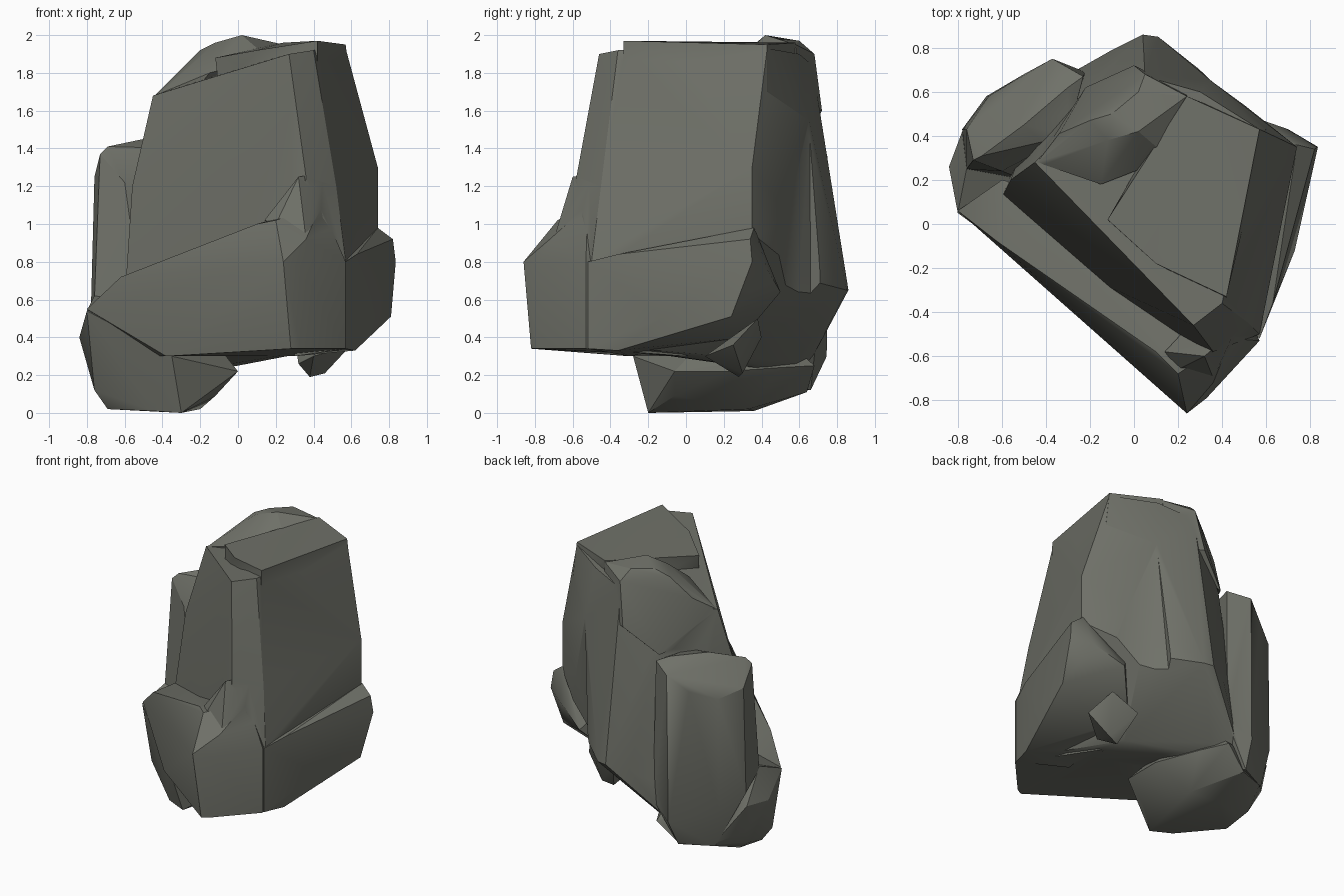
import bpy, bmesh

stone = bpy.data.materials.new("grey_stone")
stone.diffuse_color = (0.16, 0.165, 0.14, 1)


def chunk(name, points):
    """Convex lump of stone around its corner points."""
    bm = bmesh.new()
    for p in points:
        bm.verts.new(p)
    res = bmesh.ops.convex_hull(bm, input=bm.verts[:])
    bmesh.ops.delete(bm, geom=list({v for v in res["geom_interior"] if isinstance(v, bmesh.types.BMVert)}), context='VERTS')
    bmesh.ops.recalc_face_normals(bm, faces=bm.faces[:])
    me = bpy.data.meshes.new(name)
    bm.to_mesh(me)
    bm.free()
    me.materials.append(stone)
    ob = bpy.data.objects.new(name, me)
    bpy.context.collection.objects.link(ob)
    return ob


# tall central body, undercut at the back
body = chunk("boulder", [
    (-.45, .28, 1.68), (.27, -.46, 1.9), (.40, -.36, 1.92), (.57, .43, 1.93),
    (.30, .60, 1.9), (.05, .67, 1.84), (-.30, .43, 1.72), (-.2, .62, 1.4),
    (-.56, .2, 1.2), (.36, -.58, 1.25), (.74, .35, 1.3), (.52, -.45, 1.2),
    (.35, .65, 1.55), (.74, .35, .95), (.57, -.50, .8), (.04, .86, .65),
    (.11, .85, .65), (.34, .66, .70), (-.1, .79, .62), (-.25, .66, .7),
    (-.6, .12, .6), (.30, -.62, .5), (.57, -.5, .36), (-.4, .62, .2),
    (-.17, .58, .27), (0, .3, .25), (-.3, -.2, .4), (.25, .2, .3)])

# recess in the back right wall
recess = chunk("recess", [
    (.36, .655, 1.6), (.42, .8, 1.6), (.25, .66, .55), (.40, .51, .55),
    (.72, .40, .55), (.85, .6, .55), (.35, .95, .55)])

# tilted slab on the top
slab = chunk("top_slab", [
    (-.12, .02, 1.88), (.10, -.18, 1.92), (.42, -.33, 1.97), (.57, .43, 1.95),
    (.24, .58, 1.96), (-.1, .0, 1.7), (.42, -.34, 1.7), (.6, .43, 1.7), (.2, .58, 1.7)])

# rounded hump behind the slab, running down to the left shoulder
hump = chunk("top_hump", [
    (.05, .68, 1.90), (.02, .60, 1.97), (-.10, .50, 1.965), (-.20, .47, 1.92),
    (-.34, .41, 1.78), (-.44, .28, 1.68), (.02, .42, 2.0), (-.12, .38, 1.96),
    (.13, .50, 1.97), (.24, .58, 1.95), (.16, .3, 1.88), (-.15, .18, 1.80),
    (-.22, .62, 1.42), (0, .72, 1.6), (.25, .6, 1.6), (-.4, .3, 1.5)])

# front ledge, lower on the left and rising to the right
ledge = chunk("front_ledge", [
    (-.80, .06, .55), (-.62, -.08, .72), (-.40, -.22, .77), (-.12, -.42, .88),
    (.1, -.58, 1.0), (.2, -.68, 1.02), (.24, -.86, .8), (.36, -.72, .92),
    (.28, -.82, .34), (-.38, -.30, .3), (-.1, -.5, .32), (.57, -.53, .34),
    (.57, -.53, .8), (.33, -.79, .78), (.33, -.79, .34), (.44, -.52, 1.1),
    (-.6, .2, .7), (.3, 0, .9), (-.6, .2, .3), (.3, 0, .3)])
spur = chunk("ledge_spur", [
    (.14, -.58, 1.02), (.32, -.60, 1.25), (.46, -.48, 1.27), (.36, -.70, .92),
    (.2, -.66, 1.0), (.4, -.3, 1.1), (.5, -.5, .9), (.3, -.4, .9)])

# left rear lump
lump = chunk("rear_lump", [
    (-.73, .29, 1.37), (-.69, .31, 1.41), (-.5, .45, 1.45), (-.3, .62, 1.43),
    (-.6, .24, 1.22), (-.76, .43, 1.25), (-.66, .58, 1.2), (-.5, .68, 1.25),
    (-.37, .75, 1.36), (-.23, .67, 1.4), (-.3, .4, 1.4), (-.76, .25, .6),
    (-.78, .43, .5), (-.67, .58, .4), (-.38, .745, .3), (-.22, .69, .4),
    (-.3, .4, .2), (-.62, .55, .12), (-.4, .66, .12), (-.5, .2, .5)])

# foot that carries the boulder
foot = chunk("foot", [
    (-.69, .12, .02), (-.64, .3, .02), (-.42, .36, .01), (-.2, .33, .02),
    (-.3, -.2, 0), (-.45, -.14, .01), (-.12, -.06, .09), (-.13, .25, .09),
    (-.76, .1, .12), (-.84, .26, .4), (-.80, .05, .54), (-.75, .4, .2),
    (-.72, .3, .08), (-.78, .42, .4), (-.6, .56, .12), (-.4, .64, .11),
    (-.24, .68, .25), (-.35, -.28, .3), (-.55, -.12, .35), (0, -.06, .22),
    (0, .22, .22), (-.14, .5, .24), (-.76, .25, .62), (-.3, .3, .6)])

# overhanging right lump
side = chunk("side_lump", [
    (.74, .36, .98), (.82, .34, .92), (.835, .35, .8), (.81, .24, .51),
    (.73, -.12, .51), (.62, -.36, .33), (.57, -.52, .34), (.63, -.36, .84),
    (.57, -.52, .8), (.7, .43, .76), (.5, .5, .64), (.3, .3, .9),
    (.3, .3, .4), (.3, -.3, .3), (.3, -.3, .8)])

# small stub under the overhang
stub = chunk("under_stub", [
    (.32, .22, .26), (.38, .28, .19), (.46, .3, .21), (.60, .25, .36),
    (.4, .1, .3), (.3, .4, .4), (.5, .38, .5)])

# carve the recess, then weld all chunks into a single rock
parts = (recess, slab, hump, ledge, spur, lump, foot, side, stub)
for part in parts:
    mod = body.modifiers.new(part.name, 'BOOLEAN')
    mod.operation = 'DIFFERENCE' if part is recess else 'UNION'
    mod.solver, mod.object = 'EXACT', part
bpy.context.view_layer.update()
welded = bpy.data.meshes.new_from_object(body.evaluated_get(bpy.context.evaluated_depsgraph_get()))
body.modifiers.clear()
body.data = welded
for part in parts:
    bpy.data.objects.remove(part)

# worn, softly rounded faces with crisp ridges
bpy.context.view_layer.objects.active = body
body.select_set(True)
bpy.ops.object.shade_smooth_by_angle(angle=0.5)
